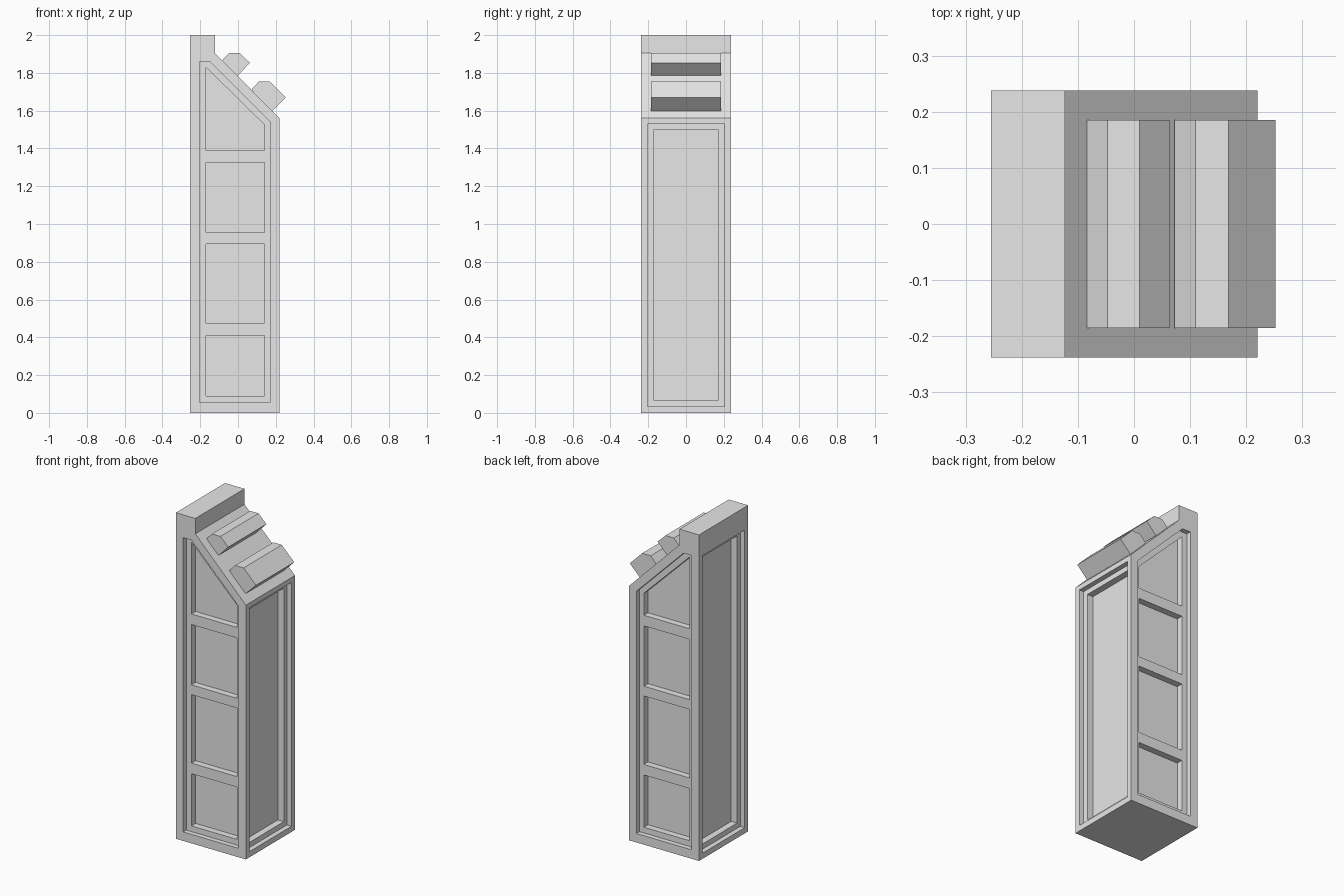
import bpy
import bmesh
from mathutils import Vector

old = bpy.data.objects.get("Cube")
if old:
    bpy.data.objects.remove(old, do_unlink=True)

grey = bpy.data.materials.new("plain grey")
grey.use_nodes = True
colour = (0.8, 0.8, 0.8, 1.0)
grey.diffuse_color = colour
grey.node_tree.nodes["Principled BSDF"].inputs["Base Color"].default_value = colour


def prism(name, profile, y0, y1):
    """Extrude an (x, z) profile from y0 to y1."""
    bm = bmesh.new()
    face = bm.faces.new([bm.verts.new((x, y0, z)) for x, z in profile])
    new = bmesh.ops.extrude_face_region(bm, geom=[face])["geom"]
    verts = [v for v in new if isinstance(v, bmesh.types.BMVert)]
    bmesh.ops.translate(bm, verts=verts, vec=Vector((0, y1 - y0, 0)))
    bmesh.ops.recalc_face_normals(bm, faces=bm.faces)
    mesh = bpy.data.meshes.new(name)
    bm.to_mesh(mesh)
    bm.free()
    mesh.materials.append(grey)
    obj = bpy.data.objects.new(name, mesh)
    bpy.context.collection.objects.link(obj)
    return obj


def rect(x0, x1, z0, z1):
    return [(x0, z0), (x1, z0), (x1, z1), (x0, z1)]


# Tall body with sloping top and raised block at the back
LEFT, RIGHT, HALF = -0.255, 0.22, 0.238
body = prism("body", [(LEFT, 0), (RIGHT, 0), (RIGHT, 1.56), (-0.123, 1.905),
                      (-0.123, 2), (LEFT, 2)], -HALF, HALF)

STEP, DEEP, OUT = 0.03, 0.07, 0.1
cutters = []

# Stepped recess and four sunken panels on each broad side
outline = [(-0.205, 0.055), (0.17, 0.055), (0.17, 1.54), (-0.15, 1.86), (-0.205, 1.86)]
panels = [rect(-0.17, 0.14, low, high)
          for low, high in ((0.09, 0.41), (0.475, 0.895), (0.955, 1.325))]
panels.append([(-0.17, 1.39), (0.14, 1.39), (0.14, 1.525), (-0.17, 1.83)])
for side in (-1, 1):
    cutters.append(prism("side_recess", outline, side * (HALF - STEP), side * (HALF + OUT)))
    for panel in panels:
        cutters.append(prism("side_panel", panel, side * (HALF - DEEP), side * (HALF + OUT)))

# Two-step recess on each narrow end
for edge, side, top in ((RIGHT, 1, 1.53), (LEFT, -1, 1.86)):
    for depth, margin in ((STEP, 0), (DEEP, 0.032)):
        inner, outer = sorted((edge - side * depth, edge + side * OUT))
        half_width = 0.205 - margin
        cutters.append(prism("end_recess", rect(inner, outer, 0.035 + margin, top - margin),
                             -half_width, half_width))

for cutter in cutters:
    cutter.hide_render = True
    cut = body.modifiers.new(cutter.name, "BOOLEAN")
    cut.operation = "DIFFERENCE"
    cut.solver = "EXACT"
    cut.object = cutter

# Bake the cuts and remove the cutters
graph = bpy.context.evaluated_depsgraph_get()
baked = bpy.data.meshes.new_from_object(body.evaluated_get(graph))
body.modifiers.clear()
body.data = baked
for cutter in cutters:
    bpy.data.objects.remove(cutter, do_unlink=True)

# Two faceted ridges across the slope, sunk slightly into it
prism("upper_ridge", [(-0.085, 1.865), (-0.047, 1.905), (0.01, 1.905), (0.063, 1.853),
                      (0, 1.787), (-0.02, 1.78)], -0.185, 0.185)
prism("lower_ridge", [(0.072, 1.713), (0.11, 1.754), (0.168, 1.754), (0.252, 1.67),
                      (0.18, 1.598), (0.14, 1.62)], -0.185, 0.185)
